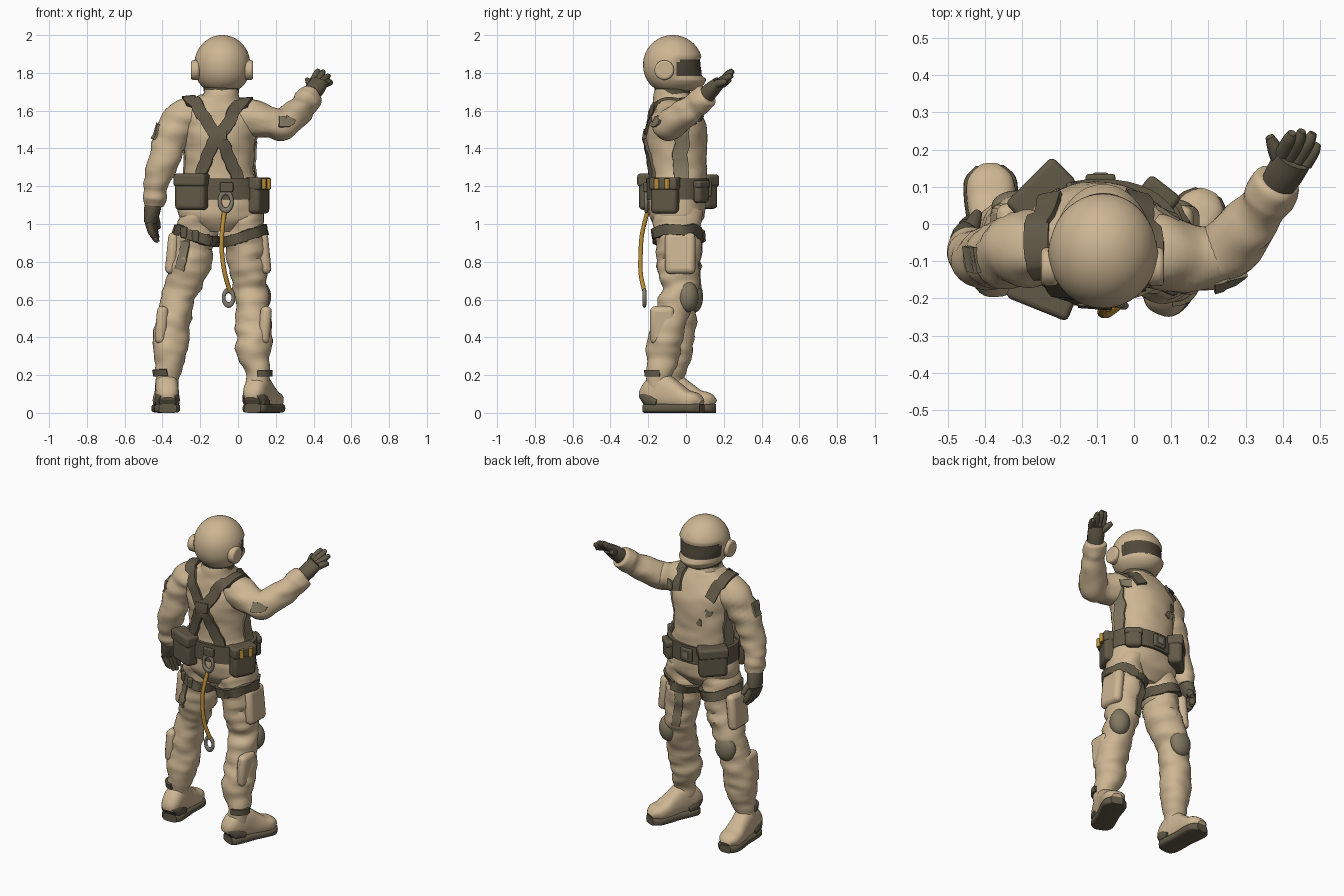
import bpy, bmesh, math
from mathutils import Vector, Matrix, noise
from mathutils.bvhtree import BVHTree

cube = bpy.data.objects.get("Cube")
if cube:
    bpy.data.objects.remove(cube)


def material(name, r, g, b):
    mat = bpy.data.materials.new(name)
    mat.use_nodes = True
    mat.diffuse_color = (r, g, b, 1)
    mat.node_tree.nodes["Principled BSDF"].inputs["Base Color"].default_value = (r, g, b, 1)
    return mat


cloth = material("tan cloth", .61, .465, .29)
webbing = material("dark olive webbing", .12, .1, .063)
padding = material("grey olive padding", .23, .195, .125)
visor_dark = material("dark visor", .08, .065, .043)
yellow = material("amber yellow", .5, .27, .04)
metal = material("dull metal", .22, .2, .16)


def finish(obj, mat):
    obj.data.materials.append(mat)
    bpy.ops.object.select_all(action='DESELECT')
    obj.select_set(True)
    bpy.context.view_layer.objects.active = obj
    bpy.ops.object.shade_smooth_by_angle(angle=math.radians(40))
    return obj


def from_rings(name, rings, mat, closed=False):
    """Bridge equal rings of points into one skin."""
    bm = bmesh.new()
    loops = [[bm.verts.new(p) for p in ring] for ring in rings]
    n = len(loops[0])
    pairs = list(zip(loops, loops[1:])) + ([(loops[-1], loops[0])] if closed else [])
    for a, b in pairs:
        for i in range(n):
            j = (i + 1) % n
            bm.faces.new((a[i], a[j], b[j], b[i]))
    if not closed:
        bm.faces.new(loops[0][::-1])
        bm.faces.new(loops[-1])
    bmesh.ops.recalc_face_normals(bm, faces=bm.faces)
    mesh = bpy.data.meshes.new(name)
    bm.to_mesh(mesh)
    bm.free()
    obj = bpy.data.objects.new(name, mesh)
    bpy.context.collection.objects.link(obj)
    return finish(obj, mat)


def smooth_path(rows, steps):
    """Catmull-Rom resampling of rows of any width."""
    rows = [Vector(r) for r in rows]
    rows = [rows[0]] + rows + [rows[-1]]
    out = []
    for a, b, c, d in zip(rows, rows[1:], rows[2:], rows[3:]):
        for k in range(steps):
            t = k / steps
            out.append(b + (c - a) * (t / 2) + (a * 2 - b * 5 + c * 4 - d) * (t * t / 2)
                       + (b * 3 - a - c * 3 + d) * (t ** 3 / 2))
    return out + [rows[-1]]


def loft(name, rows, mat, ref=(1, 0, 0), sides=24, steps=6, fold=0, power=1):
    """Rows are x, y, z, radius along ref, other radius."""
    path = smooth_path([r if len(r) == 5 else (*r, r[3]) for r in rows], steps)
    rings = []
    for i, row in enumerate(path):
        tangent = (path[min(i + 1, len(path) - 1)].xyz - path[max(i - 1, 0)].xyz).normalized()
        u = Vector(ref)
        u = (u - tangent * u.dot(tangent)).normalized()
        v = tangent.cross(u)
        ring = []
        for k in range(sides):
            a = math.tau * k / sides
            c, s = (math.copysign(abs(f) ** power, f) for f in (math.cos(a), math.sin(a)))
            p = u * (c * row[3]) + v * (s * row[4])
            q = row.xyz + p
            ring.append(row.xyz + p * (1 + fold * noise.noise(Vector((q.x * 8, q.y * 8, q.z * 19)))))
        rings.append(ring)
    return from_rings(name, rings, mat)


def surface(*objs):
    verts, faces = [], []
    for o in objs:
        base = len(verts)
        verts += [v.co.copy() for v in o.data.vertices]
        faces += [[base + i for i in p.vertices] for p in o.data.polygons]
    return BVHTree.FromPolygons(verts, faces)


def strap(name, points, body, width, lift=.012, mat=webbing, closed=False):
    """Flat ribbon laid over a surface."""
    path = smooth_path(points, 6)[:-1 if closed else None]
    hits = [body.find_nearest(p)[:2] for p in path]
    n = len(hits)
    rings = []
    for i, (p, normal) in enumerate(hits):
        ahead = hits[(i + 1) % n if closed else min(i + 1, n - 1)][0]
        behind = hits[i - 1 if closed else max(i - 1, 0)][0]
        side = (ahead - behind).cross(normal).normalized() * (width / 2)
        up = normal * lift
        rings.append([p + side + up, p - side + up, p - side - up, p + side - up])
    return from_rings(name, rings, mat, closed)


def band(name, centre, radius, tilt, body, width):
    x, y, z = centre
    circle = [(x + radius * math.cos(a), y + radius * math.sin(a), z + tilt * math.cos(a))
              for a in (math.tau * k / 8 for k in range(9))]
    return strap(name, circle, body, width, closed=True)


def box(name, loc, size, yaw=0, mat=webbing, bevel=.015, tilt=0):
    bpy.ops.mesh.primitive_cube_add(size=1, location=loc, rotation=(0, tilt, math.radians(yaw)))
    obj = bpy.context.object
    obj.name = name
    obj.scale = size
    bpy.ops.object.transform_apply(location=False, rotation=False)
    mod = obj.modifiers.new("soft edges", 'BEVEL')
    mod.width, mod.segments = bevel, 3
    return finish(obj, mat)


def ball(name, loc, radii, mat):
    bpy.ops.mesh.primitive_uv_sphere_add(segments=48, ring_count=36, location=loc)
    obj = bpy.context.object
    obj.name = name
    obj.scale = radii
    bpy.ops.object.transform_apply(location=False, rotation=False)
    return finish(obj, mat)


def pouch(name, loc, size, yaw):
    box(name, loc, size, yaw, bevel=.022)
    w, d, h = size
    box(name + "_flap", Vector(loc) + Vector((0, 0, h * .33)), (w * 1.05, d * 1.13, h * .36), yaw)


# Suit body
torso = loft("suit_torso", [
    (-.095, -.05, .96, .1, .09), (-.095, -.05, 1.04, .225, .145), (-.09, -.045, 1.15, .215, .15),
    (-.1, -.04, 1.27, .183, .15), (-.1, -.045, 1.38, .185, .155), (-.1, -.05, 1.5, .2, .158),
    (-.1, -.06, 1.58, .2, .135), (-.095, -.07, 1.64, .145, .115), (-.09, -.075, 1.675, .1, .1),
    (-.09, -.075, 1.71, .09, .09)], cloth, sides=40, fold=.05, power=.9)
loft("neck_seal", [(-.088, -.072, 1.68, .09), (-.088, -.072, 1.75, .1)], webbing)

# Arms
right_arm = loft("raised_arm", [
    (-.04, -.07, 1.565, .085), (.07, -.08, 1.56, .098), (.17, -.095, 1.535, .085),
    (.235, -.085, 1.525, .083), (.31, 0, 1.585, .077), (.345, .045, 1.625, .066),
    (.365, .075, 1.65, .073), (.385, .105, 1.68, .066), (.39, .113, 1.687, .045)],
    cloth, (0, 1, 0), fold=.18)
left_arm = loft("lowered_arm", [
    (-.19, -.06, 1.59, .08), (-.29, -.065, 1.555, .1), (-.36, -.085, 1.44, .088),
    (-.4, -.1, 1.32, .08), (-.43, -.085, 1.22, .068), (-.437, -.078, 1.18, .06),
    (-.44, -.07, 1.14, .064), (-.445, -.065, 1.1, .05)], cloth, (0, 1, 0), fold=.18)


# Gloves
def glove(name, wrist, palm, flat, tips, thumb):
    wrist, palm, flat = Vector(wrist), Vector(palm), Vector(flat).normalized()
    mid = wrist.lerp(palm, .5)
    loft(name + "_palm", [(*wrist, .046), (*mid, .052, .042), (*palm, .05, .032)], webbing, flat, 16)
    for i, tip in enumerate(tips):
        root = palm + flat * (.034 - .023 * i)
        bend = root.lerp(Vector(tip), .55) + (palm - wrist) * .1
        loft(f"{name}_finger_{i}", [(*root, .021), (*bend, .019), (*tip, .011)], webbing, flat, 10)
    loft(name + "_thumb", [(*mid, .026), (*mid.lerp(Vector(thumb), .6), .022), (*thumb, .012)],
         webbing, flat, 10)


glove("raised_glove", (.385, .105, 1.68), (.43, .175, 1.75), (1, -.5, -.3),
      [(.493, .215, 1.745), (.482, .245, 1.785), (.452, .25, 1.81), (.425, .245, 1.815)],
      (.365, .235, 1.765))
glove("lowered_glove", (-.447, -.065, 1.12), (-.463, -.04, 1.01), (.3, 1, 0),
      [(-.425, .015, .925), (-.425, -.01, .905), (-.43, -.035, .91), (-.44, -.055, .93)],
      (-.42, .03, .98))

# Legs share heights and radii
heights = (1.08, .93, .75, .62, .45, .33, .2, .1)
wide = (.1, .112, .1, .09, .092, .093, .064, .06)
deep = (.125, .12, .11, .092, .09, .09, .067, .06)
right_spine = ((.03, -.045), (.035, -.045), (.055, -.035), (.07, -.045),
               (.083, -.095), (.085, -.12), (.105, -.14), (.105, -.14))
left_spine = ((-.2, -.045), (-.225, -.04), (-.265, -.03), (-.315, -.025),
              (-.345, -.04), (-.36, -.055), (-.375, -.07), (-.375, -.07))
pads = {"right": ((.045, .053), (.06, .058, .083)), "left": ((0, .073), (.068, .042, .082))}
leg_skins = {}
for side, spine, out in (("right", right_spine, 1), ("left", left_spine, -1)):
    leg = loft(side + "_leg", [(*p, z, a, b) for p, z, a, b in zip(spine, heights, wide, deep)],
               cloth, sides=28, steps=8, fold=.18)
    skin = leg_skins[side] = surface(leg)
    band(side + "_thigh_strap", (*spine[1], .935), .14, .04 * out, skin, .055)
    knee, shin, ankle = spine[3], spine[4], spine[6]
    shift, radii = pads[side]
    ball(side + "_knee_pad", (knee[0] + shift[0], knee[1] + shift[1], .615), radii, padding)
    thigh = spine[2]
    box(side + "_thigh_pocket", (thigh[0] + .083 * out, thigh[1] + .005, .845), (.06, .16, .22),
        mat=cloth, bevel=.027, tilt=-.1 * out)
    box(side + "_shin_pocket", (shin[0] + .06 * out, shin[1] - .03, .465), (.06, .13, .2),
        mat=cloth, bevel=.027, tilt=.08)
    strap(side + "_ankle_tab", [(ankle[0] + .08 * out, ankle[1], .21),
          (ankle[0] + .05 * out, ankle[1] - .07, .21), (ankle[0], ankle[1] - .09, .21)], skin, .035)
    for k in range(3):
        box(f"{side}_strap_buckle_{k}", (spine[1][0] + (k - 1) * .06, -.165 + .02 * abs(k - 1), .935
            + (k - 1) * .02 * out), (.035, .025, .06), (k - 1) * 25, bevel=.008)
strap("inner_leg_stripe", [(-.015, .1, .9), (0, .1, .78), (.015, .1, .66)],
      leg_skins["right"], .05, .004, padding)
strap("rear_leg_stripe", [(-.32, -.2, .9), (-.33, -.2, .74)], leg_skins["left"], .055, .004, padding)

# Boots: along the foot, half height, half width
boot_rows = ((-.085, .04, .04), (-.06, .07, .06), (0, .095, .062), (.07, .075, .06),
             (.14, .052, .066), (.195, .043, .062), (.228, .025, .03))
for side, ankle, toe in (("right", (.11, -.132), (.38, .92)), ("left", (-.377, -.077), (-.05, 1))):
    f = Vector((*toe, 0)).normalized()
    across = (f.y, -f.x, 0)
    base = Vector((*ankle, 0))

    def foot(part, rows, mat, power):
        loft(f"{side}_{part}", [(*(base + f * s + Vector((0, 0, z))), w, h) for s, z, w, h in rows],
             mat, across, sides=24, steps=4, power=power)

    foot("boot", [(s, h + .02, w, h) for s, h, w in boot_rows], cloth, .75)
    foot("sole", [(s * 1.03, .024, w + .007, .024) for s, h, w in boot_rows], webbing, .5)
    foot("heel_cup", [(s * 1.08 - .004, .075 - s_drop, w + .005, .05 - s_drop)
                      for (s, h, w), s_drop in zip(boot_rows, (.01, 0, .022))], webbing, .8)

# Helmet with recessed visor and forward chin guard
helmet = ball("helmet", (-.083, -.07, 1.845), (.148, .157, .155), cloth)
helmet.data.materials.append(visor_dark)
for face in helmet.data.polygons:
    c = face.center
    if c.y > .025 and -.06 < c.z < .03 - max(0, .07 - c.y) * .4:
        face.material_index = 1
dark = {i for p in helmet.data.polygons if p.material_index for i in p.vertices}
for v in helmet.data.vertices:
    if v.co.z < 0:
        bulge = min(1, -v.co.z / .14) ** 1.5
        v.co.x *= 1 + .12 * bulge
        v.co.y *= 1 + (.5 if v.co.y > 0 else .06) * bulge
    if v.index in dark:
        v.co *= .93
    elif v.co.y > .02 and v.co.z < -.05:
        v.co.y *= 1.08
    v.co.z = max(v.co.z, -.142)
for x, side in ((-.227, "left"), (.058, "right")):
    bpy.ops.mesh.primitive_cylinder_add(radius=.052, depth=.045, location=(x, -.115, 1.815),
                                        rotation=(0, math.pi / 2, 0))
    bpy.context.object.name = side + "_ear_cup"
    bevel = bpy.context.object.modifiers.new("soft edges", 'BEVEL')
    bevel.width, bevel.segments = .012, 3
    finish(bpy.context.object, cloth)

# Harness straps
upper = surface(torso, right_arm, left_arm)
for side, s in (("right", 1), ("left", -1)):
    x = lambda d: -.11 + s * d
    strap(side + "_harness", [(x(-.13), -.25, 1.25), (x(-.06), -.27, 1.37), (x(0), -.28, 1.47),
          (x(.07), -.25, 1.56), (x(.13), -.16, 1.66), (x(.155), -.07, 1.7), (x(.15), .05, 1.65),
          (x(.13), .12, 1.57)], upper, .066)
    strap(side + "_side_stripe", [(x(.3), -.01, 1.52), (x(.3), -.015, 1.38), (x(.3), -.02, 1.25)],
          surface(torso), .08, .005, padding)
strap("harness_joint", [(-.11, -.3, 1.52), (-.11, -.3, 1.43)], upper, .09, .018)
for name, ends, width in (
        ("raised_arm_patch", [(.24, -.25, 1.56), (.3, -.2, 1.57)], .06),
        ("raised_arm_front_patch", [(.1, .1, 1.56), (.15, .1, 1.55)], .05),
        ("lowered_arm_patch", [(-.44, -.1, 1.54), (-.47, -.1, 1.46)], .07),
        ("chest_patch", [(-.21, .2, 1.4), (-.17, .2, 1.4)], .04),
        ("upper_chest_patch", [(-.27, .15, 1.47), (-.24, .15, 1.47)], .05)):
    strap(name, ends, upper, width, .006, padding)

# Belt and pouches
loft("belt", [(-.092, -.045, z, .222, .166) for z in (1.13, 1.16, 1.21, 1.24)], webbing,
     sides=40, steps=2, power=.9)
box("belt_buckle", (-.09, .122, 1.185), (.08, .025, .08), bevel=.008)
box("buckle_plate", (-.09, .133, 1.185), (.04, .01, .04), bevel=.004, mat=metal)
pouch("back_pouch", (-.245, -.185, 1.17), (.17, .085, .19), -22)
pouch("front_pouch", (-.25, .085, 1.17), (.17, .085, .18), 45)
pouch("small_front_pouch", (.07, .08, 1.17), (.1, .05, .12), -38)
flare_spot = Vector((.105, -.108, 1.15))
pouch("flare_pouch", flare_spot, (.15, .08, .19), 65)
turn = Matrix.Rotation(math.radians(65), 3, 'Z')
for k in (-1, 1):
    spot = flare_spot + turn @ Vector((k * .03, -.048, .035))
    loft(f"flare_{k + 1}", [(*spot, .014), (*(spot + Vector((0, 0, .055))), .014)], yellow, sides=12)

# Safety lanyard
box("lanyard_anchor", (-.06, -.21, 1.195), (.07, .03, .05), bevel=.006)
for name, loc, size in (("top_hook", (-.065, -.21, 1.12), .032), ("bottom_hook", (-.05, -.22, .61), .026)):
    bpy.ops.mesh.primitive_torus_add(major_radius=size, minor_radius=.01, location=loc,
                                     rotation=(math.pi / 2, 0, 0))
    bpy.context.object.name = name
    bpy.context.object.scale.y = 1.5
    finish(bpy.context.object, metal)
loft("lanyard", [(-.07, -.2, 1.08, .012), (-.085, -.232, .95, .012), (-.085, -.24, .85, .012),
                 (-.07, -.24, .74, .012), (-.045, -.222, .65, .012)], yellow, sides=10)
